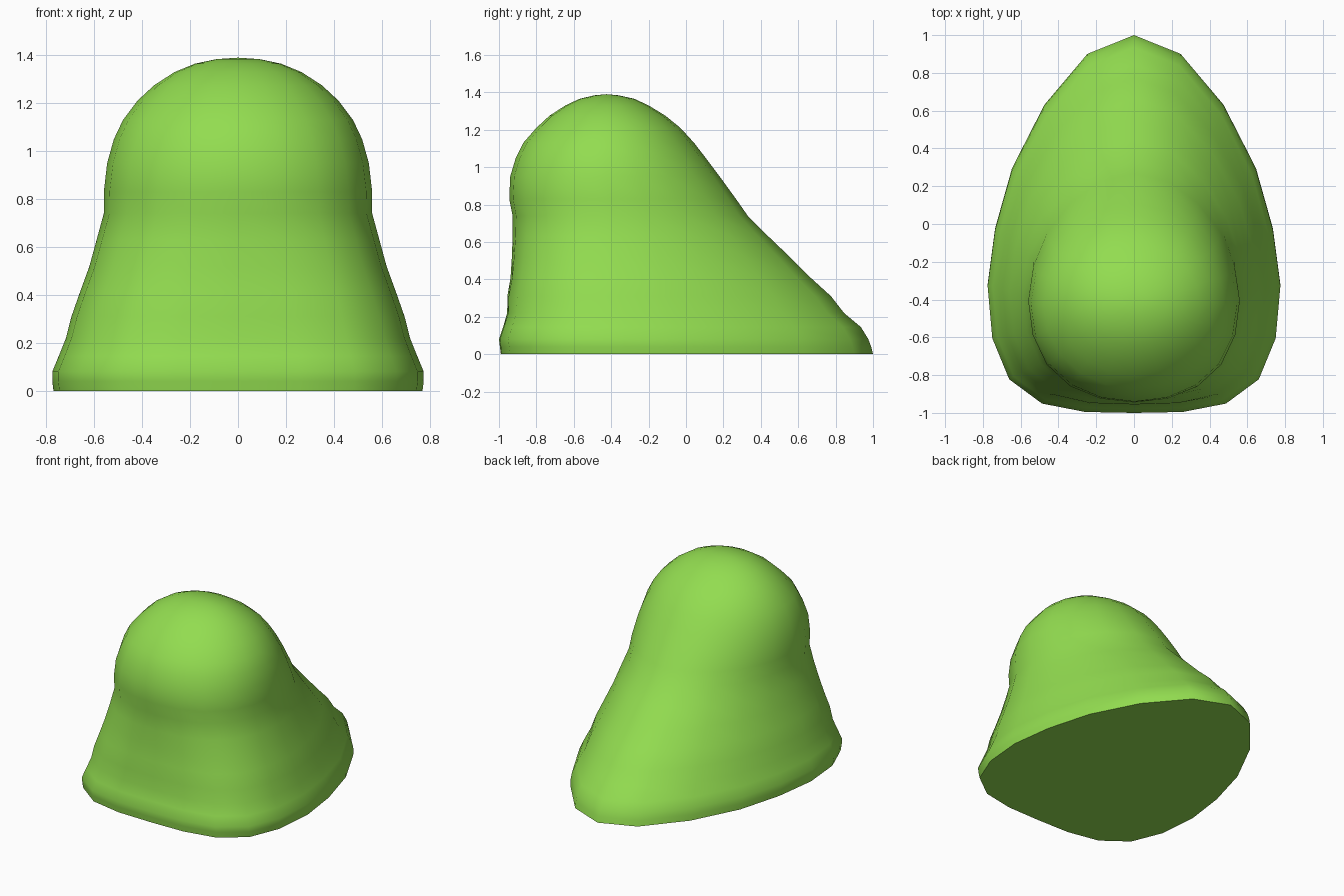
import bpy, bmesh, math

if "Cube" in bpy.data.objects:
    bpy.data.objects.remove(bpy.data.objects["Cube"])

# Egg-shaped footprint, right half from back tip to front
EGG = [(0, 1), (.25, .9), (.48, .63), (.65, .3), (.74, -.02), (.78, -.32),
       (.755, -.6), (.665, -.82), (.49, -.95), (.26, -.995), (0, -1)]

# Section levels: z, half width, front y, back y, egg-to-ellipse blend
LEVELS = [(0, .77, -.99, 1, 1), (.04, .775, -.995, .99, 1),
          (.08, .775, -1, .975, 1), (.145, .748, -.978, .935, 1),
          (.22, .718, -.956, .845, .97), (.31, .695, -.955, .775, .92),
          (.41, .66, -.938, .665, .85), (.52, .62, -.931, .555, .75),
          (.63, .59, -.927, .44, .6), (.74, .56, -.927, .33, .45),
          (.83, .56, -.945, .267, .35), (.95, .546, -.94, .18, .25),
          (1.05, .518, -.91, .105, .15), (1.13, .48, -.87, .043, .1),
          (1.21, .42, -.80, -.03, 0), (1.275, .35, -.73, -.11, 0),
          (1.33, .265, -.645, -.2, 0), (1.365, .18, -.57, -.275, 0),
          (1.384, .09, -.49, -.36, 0)]


def section(w, y0, y1, k):
    half = []
    for i, (ex, ey) in enumerate(EGG):
        a = math.pi * i / 10
        x = (k * ex / .78 + (1 - k) * math.sin(a)) * w
        v = k * ey + (1 - k) * math.cos(a)
        half.append((x, (y0 + y1) / 2 + v * (y1 - y0) / 2))
    return half + [(-x, y) for x, y in half[-2:0:-1]]


# Body lofted through the sections and closed at both ends
bm = bmesh.new()
rings = [[bm.verts.new((x, y, z)) for x, y in section(w, a, b, k)]
         for z, w, a, b, k in LEVELS]
n = len(rings[0])
for lo, hi in zip(rings, rings[1:]):
    for i in range(n):
        j = (i + 1) % n
        bm.faces.new((lo[i], lo[j], hi[j], hi[i]))
bm.faces.new(rings[0])
top = bm.verts.new((0, -.425, 1.39))
for i in range(n):
    bm.faces.new((rings[-1][i], rings[-1][(i + 1) % n], top))
bmesh.ops.recalc_face_normals(bm, faces=bm.faces)
mesh = bpy.data.meshes.new("domed_body")
bm.to_mesh(mesh)
bm.free()
body = bpy.data.objects.new("domed_body", mesh)
bpy.context.collection.objects.link(body)

# Green surface, smooth except at the flat underside
mat = bpy.data.materials.new("green")
mat.diffuse_color = (.29, .72, .08, 1)
mat.use_nodes = True
mat.node_tree.nodes["Principled BSDF"].inputs["Base Color"].default_value = mat.diffuse_color
mesh.materials.append(mat)
bpy.context.view_layer.objects.active = body
body.select_set(True)
bpy.ops.object.shade_smooth_by_angle(angle=math.radians(60))
